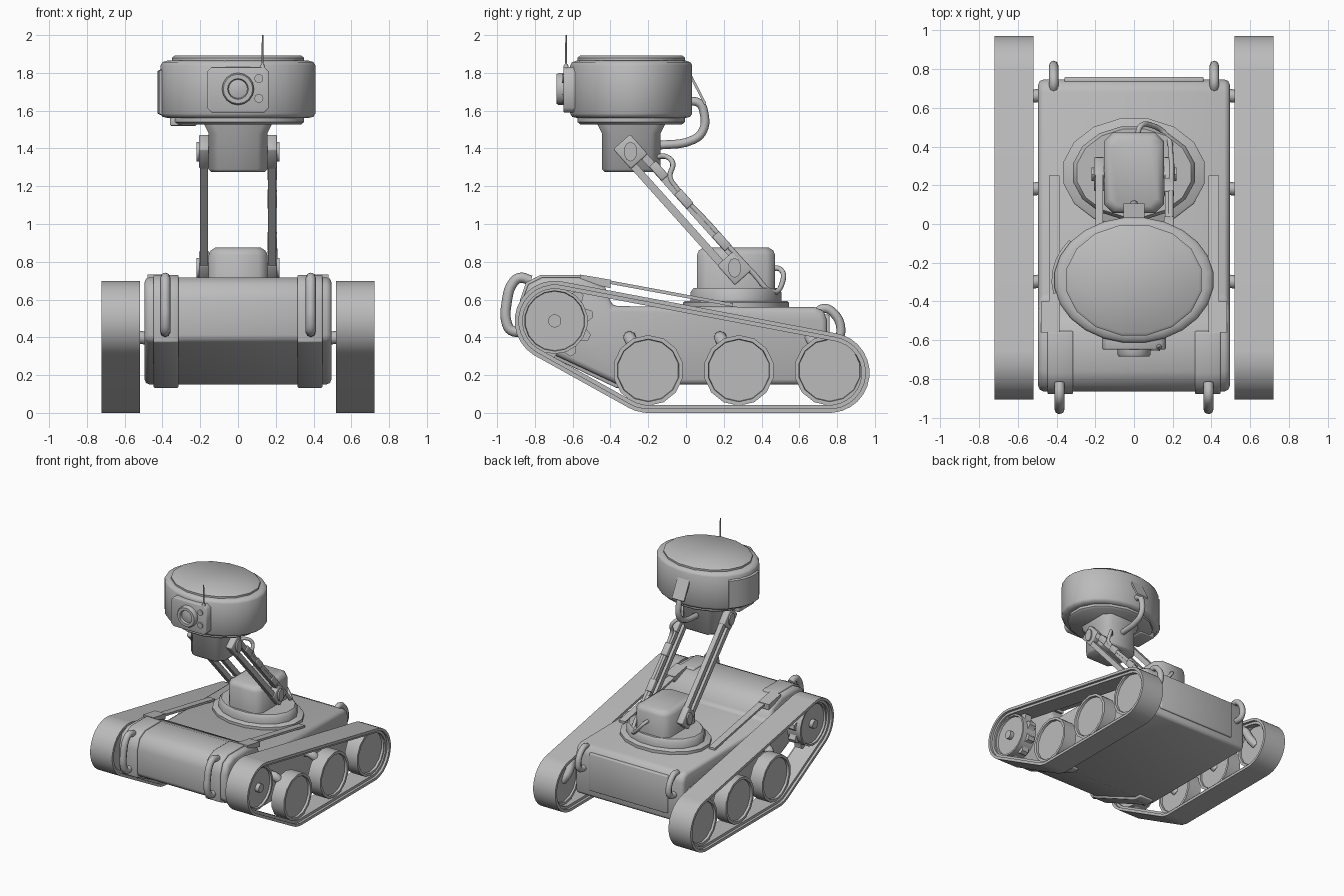
import bpy, bmesh, math
from math import sin, cos, pi

if "Cube" in bpy.data.objects:
    bpy.data.objects.remove(bpy.data.objects["Cube"], do_unlink=True)

grey = bpy.data.materials.new("plain grey")
grey.use_nodes = True
grey.diffuse_color = (0.5, 0.5, 0.5, 1)
grey.node_tree.nodes["Principled BSDF"].inputs["Base Color"].default_value = (0.5, 0.5, 0.5, 1)


def finish(ob):
    """Assign the colour and smooth everything but hard edges."""
    ob.data.materials.append(grey)
    bpy.ops.object.select_all(action='DESELECT')
    ob.select_set(True)
    bpy.context.view_layer.objects.active = ob
    if ob.type == 'CURVE':
        bpy.ops.object.convert(target='MESH')
    bpy.ops.object.shade_smooth_by_angle(angle=math.radians(47))


def loft(name, loops, closed=False, bevel=0):
    """Skin equal-length loops; cap the ends, or join last to first."""
    bm = bmesh.new()
    rings = [[bm.verts.new(p) for p in loop] for loop in loops]
    n = len(rings[0])
    for a, b in zip(rings, rings[1:] + rings[:1] if closed else rings[1:]):
        for i in range(n):
            j = (i + 1) % n
            bm.faces.new((a[i], a[j], b[j], b[i]))
    if not closed:
        bm.faces.new(rings[0])
        bm.faces.new(rings[-1])
    bmesh.ops.recalc_face_normals(bm, faces=bm.faces)
    if bevel:
        sharp = [e for e in bm.edges if e.calc_face_angle(0) > math.radians(50)]
        bmesh.ops.bevel(bm, geom=sharp, offset=bevel, segments=2, profile=0.5,
                        affect='EDGES', clamp_overlap=True)
    me = bpy.data.meshes.new(name)
    bm.to_mesh(me)
    bm.free()
    ob = bpy.data.objects.new(name, me)
    bpy.context.collection.objects.link(ob)
    finish(ob)


def prism(name, profile, x0, x1, bevel=0):
    """Extrude a (y, z) profile along x."""
    loft(name, [[(x, y, z) for y, z in profile] for x in (x0, x1)], bevel=bevel)


def box(name, x0, x1, y0, y1, z0, z1, bevel=0):
    prism(name, [(y0, z0), (y1, z0), (y1, z1), (y0, z1)], x0, x1, bevel)


def disc(x, y, z, r, n=14, tall=1.0):
    """Circle facing sideways."""
    return [(x, y + r * cos(2 * pi * (i + .5) / n), z + tall * r * sin(2 * pi * (i + .5) / n))
            for i in range(n)]


def oval(cy, rx, ry, z, n=16):
    """Flat many-sided oval with a side facing each axis."""
    k = 1 / cos(pi / n)
    return [(k * rx * cos(2 * pi * (i + .5) / n), cy + k * ry * sin(2 * pi * (i + .5) / n), z)
            for i in range(n)]


def octagon(cy, hx, hy, c, z):
    quarter = [(hx, hy - c), (hx - c, hy)]
    pts = quarter + [(-x, y) for x, y in quarter[::-1]]
    pts += [(-x, -y) for x, y in pts]
    return [(x, cy + y, z) for x, y in pts]


def tube(name, pts, r):
    cu = bpy.data.curves.new(name, 'CURVE')
    cu.dimensions = '3D'
    cu.bevel_depth = r
    cu.bevel_resolution = 2
    cu.resolution_u = 5
    cu.use_fill_caps = True
    sp = cu.splines.new('BEZIER')
    sp.bezier_points.add(len(pts) - 1)
    for bp, p in zip(sp.bezier_points, pts):
        bp.co = p
        bp.handle_left_type = bp.handle_right_type = 'AUTO'
    ob = bpy.data.objects.new(name, cu)
    bpy.context.collection.objects.link(ob)
    finish(ob)


# Hull: wedge-bottomed tub with a raised rounded nose
prism("hull", [(-.865, .385), (-.865, .60), (-.835, .68), (-.76, .718), (-.56, .718), (-.43, .67),
               (-.39, .565), (.68, .56), (.728, .54), (.747, .49), (.747, .15), (-.36, .15)],
      -.495, .495, .028)
box("rear_panel", -.36, .36, .72, .76, .21, .52, .008)

# Track path: rounded triangle round the sprocket and the end wheels
SPROCKET, REAR, FRONT = (-.695, .487), (.76, .212), (-.2, .212)
corners = [SPROCKET, FRONT, REAR]
angles = [2 * pi * (k + .5) / 28 for k in range(28)]
for (ay, az), (by, bz) in zip(corners, corners[1:] + corners[:1]):
    normal = math.atan2(-(by - ay), bz - az) % (2 * pi)
    angles += [normal - .001, normal + .001]
angles.sort()


def track_loop(x, r):
    loop = []
    for a in angles:
        y, z = max(corners, key=lambda c: c[0] * cos(a) + c[1] * sin(a))
        loop.append((x, y + r * cos(a), z + r * sin(a)))
    return loop


def band(name, x0, x1, r0, r1):
    loft(name, [track_loop(x0, r0), track_loop(x1, r0), track_loop(x1, r1), track_loop(x0, r1)],
         closed=True)


for s, side in ((1, "left"), (-1, "right")):
    # Running gear
    band(side + "_track", s * .52, s * .722, .212, .19)
    band(side + "_track_lining", s * .54, s * .702, .192, .17)
    for i, y in enumerate((-.2, .28, .76)):
        z = .225
        loft(f"{side}_road_wheel_{i}", [disc(s * x, y, z, r) for x, r in (
            (.59, .163), (.575, .165), (.575, .187), (.69, .187), (.69, .166), (.672, .163))])
        tube(f"{side}_swing_arm_{i}", [(s * .45, y - .09, .39), (s * .555, y - .095, .39),
                                       (s * .575, y - .03, .28), (s * .61, y, z)], .034)
    sy, sz = SPROCKET
    teeth = [[(s * x, sy + r * cos(a), sz + r * sin(a))
              for a, r in ((2 * pi * k / 40 + .1, .205 if k % 4 < 2 else .168) for k in range(40))]
             for x in (.585, .645)]
    loft(side + "_sprocket_teeth", teeth)
    loft(side + "_sprocket", [disc(s * x, sy, sz, r, 18) for x, r in (
        (.56, .155), (.56, .175), (.685, .175), (.685, .16), (.668, .157))])
    loft(side + "_sprocket_hub", [disc(s * x, sy, sz, .035) for x in (.53, .7)])

    # Nose straps, deck bars and grab handles
    prism(side + "_nose_strap", [(-.5, .6), (-.56, .73), (-.77, .73), (-.848, .69), (-.878, .6),
                                 (-.878, .375), (-.37, .133), (-.3, .133), (-.3, .3)],
          s * .315, s * .447, .006)
    prism(side + "_deck_bar", [(-.56, .712), (-.56, .73), (.25, .58), (.25, .562)],
          s * .384, s * .44)
    prism(side + "_bar_hinge", [(-.56, .70), (-.56, .732), (-.4, .705), (-.4, .66)],
          s * .384, s * .48)
    tube(side + "_front_handle", [(s * .385, y, z) for y, z in (
        (-.82, .70), (-.88, .715), (-.915, .69), (-.95, .58), (-.95, .48), (-.925, .437),
        (-.85, .43))], .027)
    tube(side + "_rear_handle", [(s * .415, y, z) for y, z in (
        (.69, .53), (.73, .553), (.78, .53), (.82, .44), (.80, .39), (.73, .38))], .024)

    # Lifting arm: two rails between end plates, in a frame along the arm
    low, high = (.257, .768), (-.294, 1.383)
    length = math.dist(low, high)
    dy, dz = (high[0] - low[0]) / length, (high[1] - low[1]) / length

    def along(u0, u1, v0, v1):
        return [(low[0] + u * dy + v * dz, low[1] + u * dz - v * dy)
                for u, v in ((u0, v0), (u1, v0), (u1, v1), (u0, v1))]

    for tag, v in (("front", -.038), ("rear", .038)):
        prism(f"{side}_arm_{tag}_rail", along(-.02, length, v - .02, v + .02), s * .16, s * .2)
    for tag, u, (y, z) in (("lower", 0, low), ("upper", length, high)):
        prism(f"{side}_arm_{tag}_plate", along(u - .07, u + .07, -.06, .06), s * .152, s * .207,
              .008)
        loft(f"{side}_{tag}_pin", [disc(s * x, y, z, .036, 10, 1.45) for x in (.14, .219)])

# Turret: stepped oval base and chamfered block
TY = .265
loft("turret_ring", [oval(TY, .365, .28, .555), oval(TY, .365, .28, .585),
                     oval(TY, .355, .27, .592)])
loft("turret_base", [oval(TY, .315, .24, .585), oval(TY, .315, .24, .64),
                     oval(TY, .295, .225, .662)])
loft("turret_block", [octagon(TY, .155, .207, .045, z) for z in (.65, .835)]
     + [octagon(TY, .145, .197, .045, .86), octagon(TY, .12, .172, .04, .875)])

# Head: neck, drum, lid and underside
HY = -.29
loft("neck", [octagon(HY, h, h, .05, z) for h, z in (
    (.14, 1.275), (.155, 1.29), (.155, 1.48), (.178, 1.525), (.178, 1.55))])
loft("head_drum", [oval(HY, .41 - d, .323 - d, z, 24) for d, z in (
    (.04, 1.56), (.01, 1.568), (0, 1.585), (0, 1.84), (.01, 1.857), (.04, 1.866))])
loft("head_lid", [oval(HY, .35 - d, .285 - d, z) for d, z in (
    (0, 1.85), (0, 1.88), (.015, 1.892))])
loft("head_underside", [oval(HY, .35 - d, .285 - d, z) for d, z in (
    (.015, 1.528), (0, 1.54), (0, 1.58))])
loft("head_side_plate", [[(.41 * k * cos(a), HY + .323 * k * sin(a), z)
                          for k, z in ((.97, 1.57), (1.04, 1.585), (1.04, 1.81), (.97, 1.825))]
                         for a in (math.radians(142 + 10 * i) for i in range(6))])
box("head_lower_plate", -.36, -.22, -.38, -.18, 1.52, 1.57, .006)


# Camera on the front of the head
def facing(cx, cz, r, y, n=16):
    return [(cx + r * cos(2 * pi * i / n), y, cz + r * sin(2 * pi * i / n)) for i in range(n)]


loft("camera_box", [[(x, y, 1.71 + t) for x, t, _ in octagon(0, .165, .12, .025, 0)]
                    for y in (-.55, -.648)], bevel=.006)
loft("camera_lens", [facing(0, 1.715, r, y) for r, y in (
    (.085, -.64), (.085, -.675), (.078, -.685), (.055, -.685), (.05, -.665), (.02, -.672))])
for tag, z in (("upper", 1.77), ("lower", 1.665)):
    loft(f"{tag}_camera_lamp", [facing(.11, z, .024, y, 10) for y in (-.64, -.657)])
loft("antenna", [[(.13 + r * cos(a), -.635 + r * sin(a), z) for a in (k * pi / 4 for k in range(8))]
                 for r, z in ((.014, 1.78), (.014, 1.835), (.005, 1.85), (.004, 2.0))])

# Hoses and cable run
prism("hose_bracket", [(.015, 1.79), (.03, 1.79), (.107, 1.64), (.097, 1.63)], -.055, .055)
tube("neck_hose", [(0, .0, 1.65), (0, .07, 1.64), (0, .095, 1.59), (0, .09, 1.495),
                   (0, .04, 1.447), (0, -.16, 1.415)], .023)
tube("arm_cable", [(.02, .44, .765), (.03, .5, .76), (.09, .51, .69), (.165, .46, .64),
                   (.19, .36, .735), (.19, .131, .99), (.19, -.05, 1.19), (.19, -.085, 1.25),
                   (.18, -.07, 1.32), (.15, -.1, 1.355), (.1, -.16, 1.355)], .014)
for i, u in enumerate((.1, .4, .6)):
    prism(f"cable_clamp_{i}", along(u, u + .1, .02, .068), .155, .207, .006)
